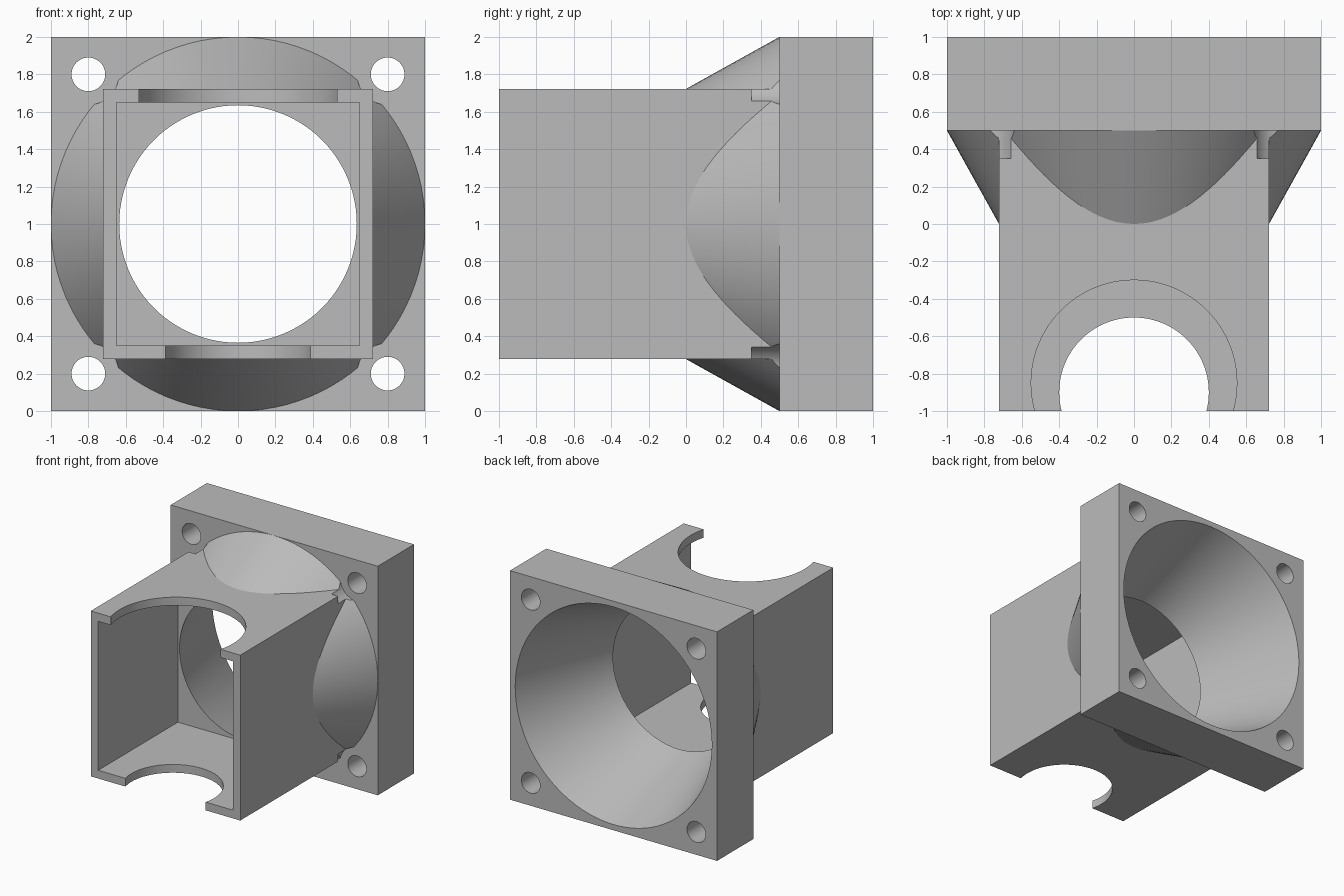
import bpy
import bmesh
import math
from mathutils import Matrix, Vector

cube = bpy.data.objects.get("Cube")
if cube:
    bpy.data.objects.remove(cube, do_unlink=True)

grey = bpy.data.materials.new("plain grey")
grey.use_nodes = True
colour = (0.5, 0.5, 0.5, 1)
grey.diffuse_color = colour
grey.node_tree.nodes["Principled BSDF"].inputs["Base Color"].default_value = colour


def finish(name, bm):
    bmesh.ops.recalc_face_normals(bm, faces=bm.faces)
    mesh = bpy.data.meshes.new(name)
    bm.to_mesh(mesh)
    bm.free()
    mesh.materials.append(grey)
    obj = bpy.data.objects.new(name, mesh)
    bpy.context.collection.objects.link(obj)
    return obj


def box(name, low, high):
    low, high = Vector(low), Vector(high)
    bm = bmesh.new()
    bmesh.ops.create_cube(bm, size=1, matrix=Matrix.Translation((low + high) / 2)
                          @ Matrix.Diagonal((*(high - low), 1)))
    return finish(name, bm)


def cone(name, start, end, r_start, r_end, sides=96):
    """Capped cone or cylinder between two points."""
    start, end = Vector(start), Vector(end)
    axis = end - start
    turn = axis.to_track_quat("Z", "Y").to_matrix().to_4x4()
    bm = bmesh.new()
    bmesh.ops.create_cone(bm, cap_ends=True, segments=sides, radius1=r_start,
                          radius2=r_end, depth=axis.length,
                          matrix=Matrix.Translation((start + end) / 2) @ turn)
    return finish(name, bm)


def combine(target, tool, operation):
    mod = target.modifiers.new(operation, "BOOLEAN")
    mod.operation, mod.object, mod.solver = operation, tool, "EXACT"
    bpy.context.view_layer.objects.active = target
    bpy.ops.object.modifier_apply(modifier=mod.name)
    bpy.data.objects.remove(tool, do_unlink=True)


# Square tube with the outside of the funnel
body = box("funnel_housing", (-0.722, -1, 0.278), (0.722, 0.6, 1.722))
combine(body, cone("funnel_shell", (0, 0, 1), (0, 0.5, 1), 0.722, 1), "UNION")

# Clearance for the screw heads at the tube corners
corners = [(x, z) for x in (-0.8, 0.8) for z in (0.2, 1.8)]
for x, z in corners:
    combine(body, cone("head_clearance", (x, 0.35, z), (x, 0.7, z), 0.163, 0.163, 48),
            "DIFFERENCE")

# Mounting plate with its four screw holes
combine(body, box("mounting_plate", (-1, 0.5, 0), (1, 1, 2)), "UNION")
for x, z in corners:
    combine(body, cone("screw_hole", (x, 0.4, z), (x, 1.1, z), 0.09, 0.09, 48),
            "DIFFERENCE")

# Square cavity and flared opening through the back
combine(body, box("tube_cavity", (-0.65, -1.2, 0.35), (0.65, 0.1, 1.65)), "DIFFERENCE")
combine(body, cone("funnel_opening", (0, 0, 1), (0, 1.1, 1), 0.6, 0.985), "DIFFERENCE")

# Round notches in the top and bottom walls
combine(body, cone("top_notch", (0, -0.85, 1.5), (0, -0.85, 1.9), 0.55, 0.55), "DIFFERENCE")
combine(body, cone("bottom_notch", (0, -0.9, 0.1), (0, -0.9, 0.5), 0.4, 0.4), "DIFFERENCE")

# Smooth round surfaces, crisp edges
for obj in bpy.context.selected_objects:
    obj.select_set(False)
body.select_set(True)
bpy.context.view_layer.objects.active = body
bpy.ops.object.shade_smooth_by_angle(angle=math.radians(25))
